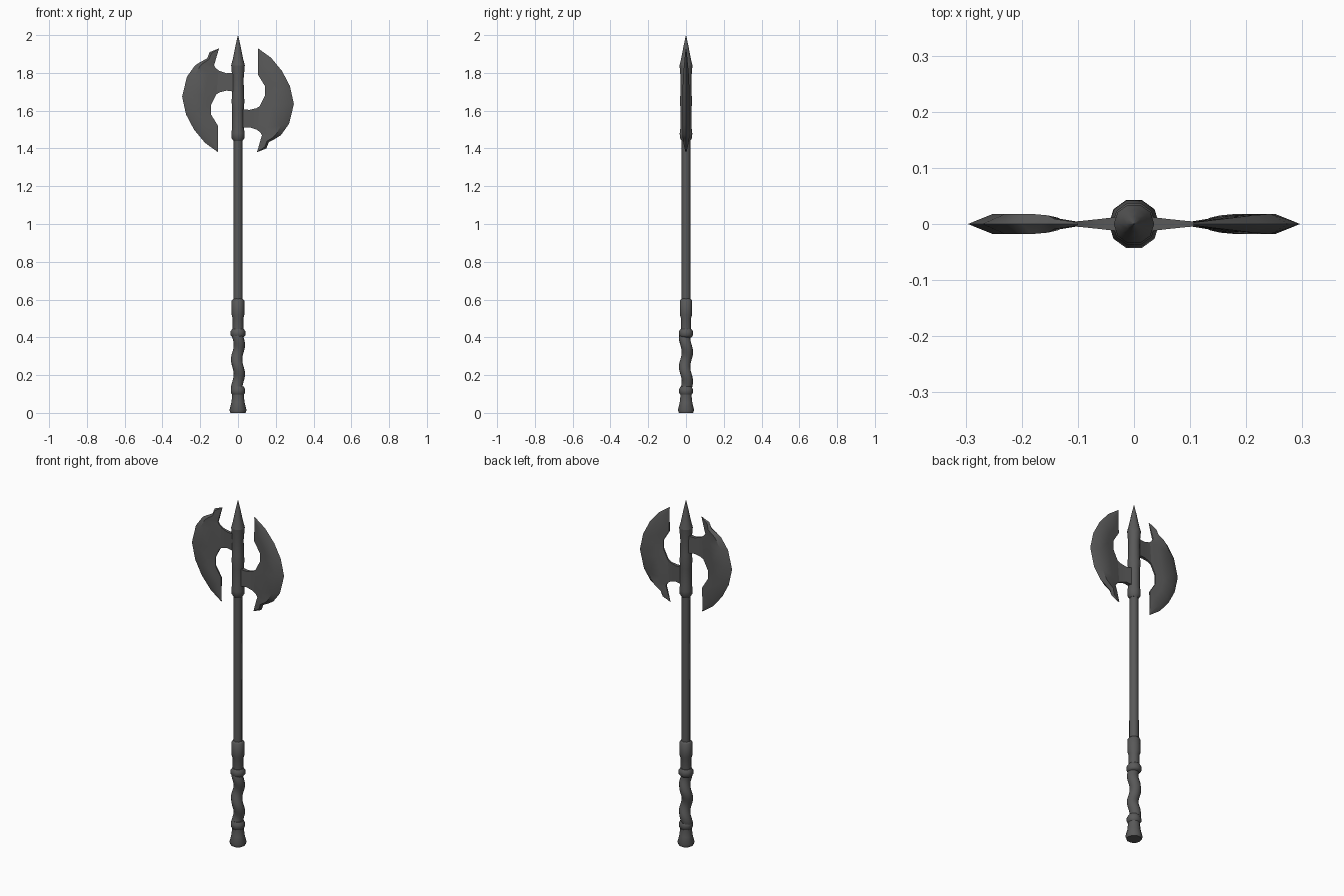
import bpy, bmesh, math
from mathutils import Vector

cube = bpy.data.objects.get("Cube")
if cube:
    bpy.data.objects.remove(cube)

metal = bpy.data.materials.new("dark_iron")
metal.use_nodes = True
metal.diffuse_color = (0.1, 0.1, 0.1, 1)
metal.node_tree.nodes["Principled BSDF"].inputs["Base Color"].default_value = (0.1, 0.1, 0.1, 1)


def finish(name, bm, angle):
    bmesh.ops.remove_doubles(bm, verts=bm.verts, dist=0.0001)
    bmesh.ops.recalc_face_normals(bm, faces=bm.faces)
    mesh = bpy.data.meshes.new(name)
    bm.to_mesh(mesh)
    bm.free()
    mesh.materials.append(metal)
    obj = bpy.data.objects.new(name, mesh)
    bpy.context.collection.objects.link(obj)
    bpy.ops.object.select_all(action='DESELECT')
    obj.select_set(True)
    bpy.context.view_layer.objects.active = obj
    bpy.ops.object.shade_smooth_by_angle(angle=math.radians(angle))
    return obj


def lathe(name, profile, sides=10, wave=None, angle=50):
    """Stack of rings from (radius, z) pairs, with an optional radius change."""
    bm = bmesh.new()
    rings = []
    for r, z in profile:
        ring = []
        for i in range(sides):
            a = math.tau * i / sides
            rr = r + (wave(a, z) if wave else 0)
            ring.append(bm.verts.new((rr * math.cos(a), rr * math.sin(a), z)))
        rings.append(ring)
    for low, high in zip(rings, rings[1:]):
        for i in range(sides):
            j = (i + 1) % sides
            bm.faces.new((low[i], low[j], high[j], high[i]))
    bm.faces.new(rings[0])
    bm.faces.new(rings[-1])
    return finish(name, bm, angle)


# Handle: pommel, twisted grip, collar and shaft
lathe("pommel", [(.04, 0), (.045, .015), (.035, .055), (.031, .09), (.031, .1)])
lathe("lower_grip_ring", [(.03, .095), (.038, .105), (.038, .125), (.03, .14)])


def twist(a, z):
    return .0075 * math.cos(a + math.tau * (z - .36) / .155)


lathe("twisted_grip", [(.03, .12 + .3 * i / 24) for i in range(25)], 12, twist)
lathe("upper_grip_ring", [(.03, .4), (.039, .41), (.039, .432), (.03, .445)])
lathe("grip_collar", [(.028, .43), (.028, .5), (.034, .52), (.034, .595), (.024, .605)])
lathe("shaft", [(.025, .59), (.024, 1), (.023, 1.46)], 8)

# Socket holding the blades, and the spike above it
lathe("socket", [(.024, 1.44), (.034, 1.455), (.035, 1.48), (.031, 1.51), (.031, 1.61),
                 (.034, 1.65), (.031, 1.69), (.03, 1.77), (.036, 1.84)])
lathe("spike", [(.036, 1.84), (.027, 1.875), (.014, 1.94), (.0005, 2)])

# Blade stations: outer cutting edge and matching inner edge
OUTER = [(.1, 1.93), (.15, 1.91), (.163, 1.877), (.2, 1.857), (.227, 1.84), (.27, 1.78),
         (.296, 1.675), (.275, 1.58), (.233, 1.5), (.175, 1.43), (.106, 1.38)]
INNER = [(.102, 1.925), (.115, 1.88), (.122, 1.855), (.127, 1.84), (.118, 1.825), (.1, 1.81),
         (.11, 1.695), (.143, 1.63), (.143, 1.58), (.106, 1.52), (.106, 1.4)]
PIVOT = 1.655


def blade(name, side):
    """side -1 is upright; side 1 is the same blade turned half round."""
    def place(p, y):
        z = p[1] if side < 0 else 2 * PIVOT - p[1]
        return bm.verts.new((side * p[0], y, z))

    bm = bmesh.new()
    last = len(OUTER) - 1
    for s in (-1, 1):
        rows = []
        for i, (o, n) in enumerate(zip(OUTER, INNER)):
            o, n = Vector(o), Vector(n)
            thick = .018 * min(1, .15 + .35 * min(i, last - i))
            rim = .004 if 0 < i < last else 0
            rows.append([place(o, 0), place(o.lerp(n, .24), s * thick),
                         place(o.lerp(n, .65), s * thick * .75), place(n, s * rim)])
        for a, b in zip(rows, rows[1:]):
            for k in range(3):
                bm.faces.new((a[k], a[k + 1], b[k + 1], b[k]))
    # Close the narrow inner rim
    for a, b in zip(INNER, INNER[1:]):
        ya = .004 if a not in (INNER[0], INNER[last]) else 0
        yb = .004 if b not in (INNER[0], INNER[last]) else 0
        corners = [place(a, -ya), place(b, -yb)]
        corners += [place(b, yb)] if yb else []
        corners += [place(a, ya)] if ya else []
        bm.faces.new(corners)
    finish(name, bm, 35)

    # Arm joining the blade to the socket, thinnest at the blade
    bm = bmesh.new()
    sections = [(.125, 1.83, 1.68, .004), (.098, 1.81, 1.697, .005),
                (.06, 1.798, 1.706, .009), (.01, 1.802, 1.7, .015)]
    loops = [[place((x, top), -y), place((x, top), y), place((x, low), y), place((x, low), -y)]
             for x, top, low, y in sections]
    for a, b in zip(loops, loops[1:]):
        for k in range(4):
            m = (k + 1) % 4
            bm.faces.new((a[k], a[m], b[m], b[k]))
    bm.faces.new(loops[0])
    bm.faces.new(loops[-1])
    finish(name + "_arm", bm, 35)


blade("right_blade", -1)
blade("left_blade", 1)
